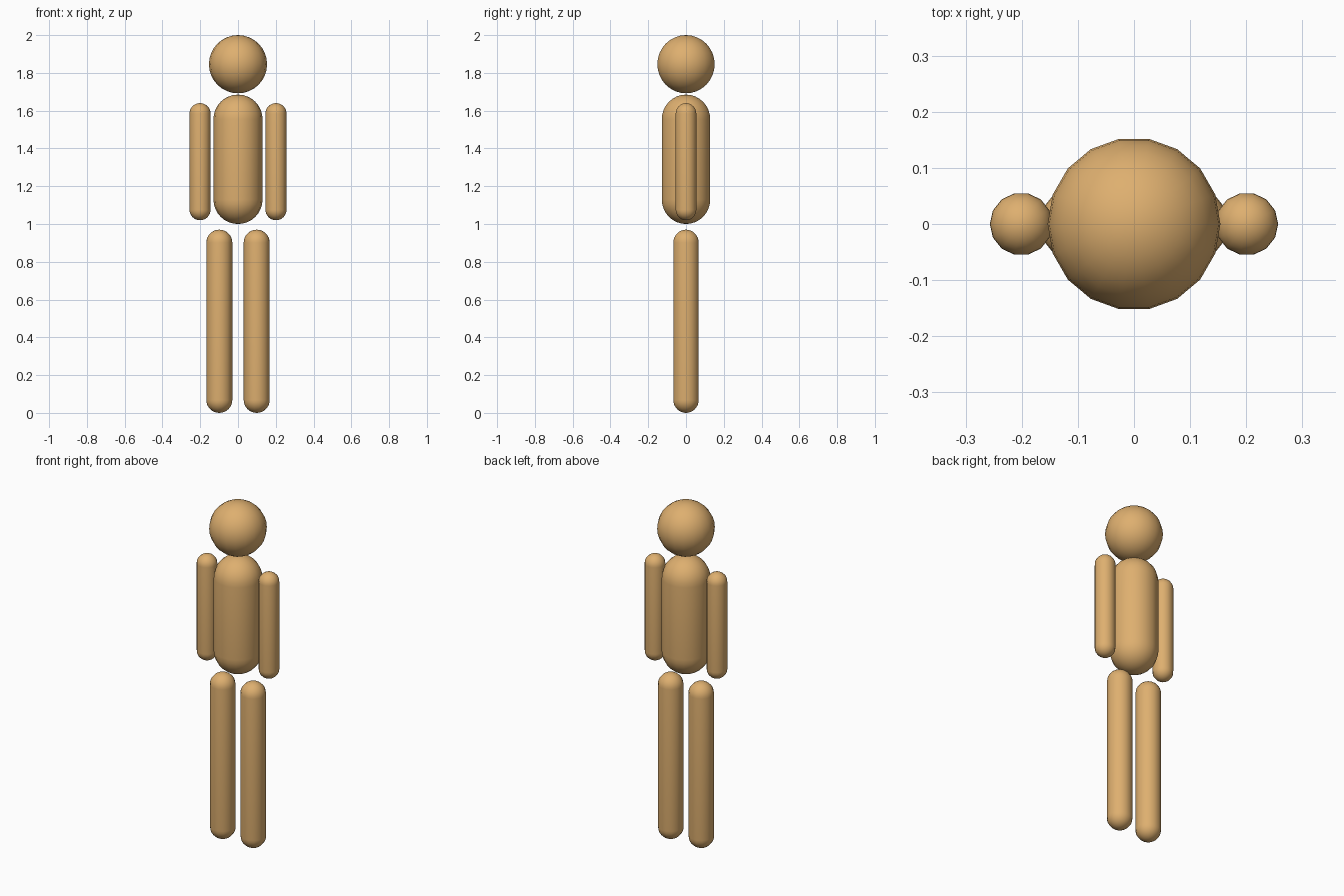
import bpy
import bmesh
from math import sin, cos, pi

cube = bpy.data.objects.get("Cube")
if cube:
    bpy.data.objects.remove(cube, do_unlink=True)

# Single tan colour
tan = bpy.data.materials.new("warm tan")
tan.use_nodes = True
tan.diffuse_color = (0.73, 0.43, 0.16, 1)
tan.node_tree.nodes["Principled BSDF"].inputs["Base Color"].default_value = tan.diffuse_color


def capsule(name, x, radius, bottom, top, sides, rings=8):
    """Upright round-ended cylinder, spun from a half profile."""
    low, high = bottom + radius, top - radius
    profile = []
    for centre, start in ((low, -pi / 2), (high, 0)):
        for i in range(rings + 1):
            a = start + i * pi / 2 / rings
            profile.append((radius * cos(a), 0, centre + radius * sin(a)))
    bm = bmesh.new()
    verts = [bm.verts.new(p) for p in profile]
    edges = [bm.edges.new(pair) for pair in zip(verts, verts[1:])]
    bmesh.ops.spin(bm, geom=verts + edges, cent=(0, 0, 0), axis=(0, 0, 1),
                   angle=2 * pi, steps=sides, use_merge=False)
    bmesh.ops.remove_doubles(bm, verts=bm.verts, dist=0.0005)
    bmesh.ops.recalc_face_normals(bm, faces=bm.faces)
    for face in bm.faces:
        face.smooth = True
    mesh = bpy.data.meshes.new(name)
    bm.to_mesh(mesh)
    bm.free()
    mesh.materials.append(tan)
    obj = bpy.data.objects.new(name, mesh)
    obj.location.x = x
    bpy.context.collection.objects.link(obj)
    return obj


# Head and torso
capsule("head", 0, 0.154, 1.692, 2.0, 18)
capsule("torso", 0, 0.13, 1.0, 1.685, 18)

# Paired limbs
for side, sign in (("left", 1), ("right", -1)):
    capsule(side + "_arm", sign * 0.201, 0.056, 1.02, 1.64, 14)
    capsule(side + "_leg", sign * 0.099, 0.069, 0, 0.97, 14)
